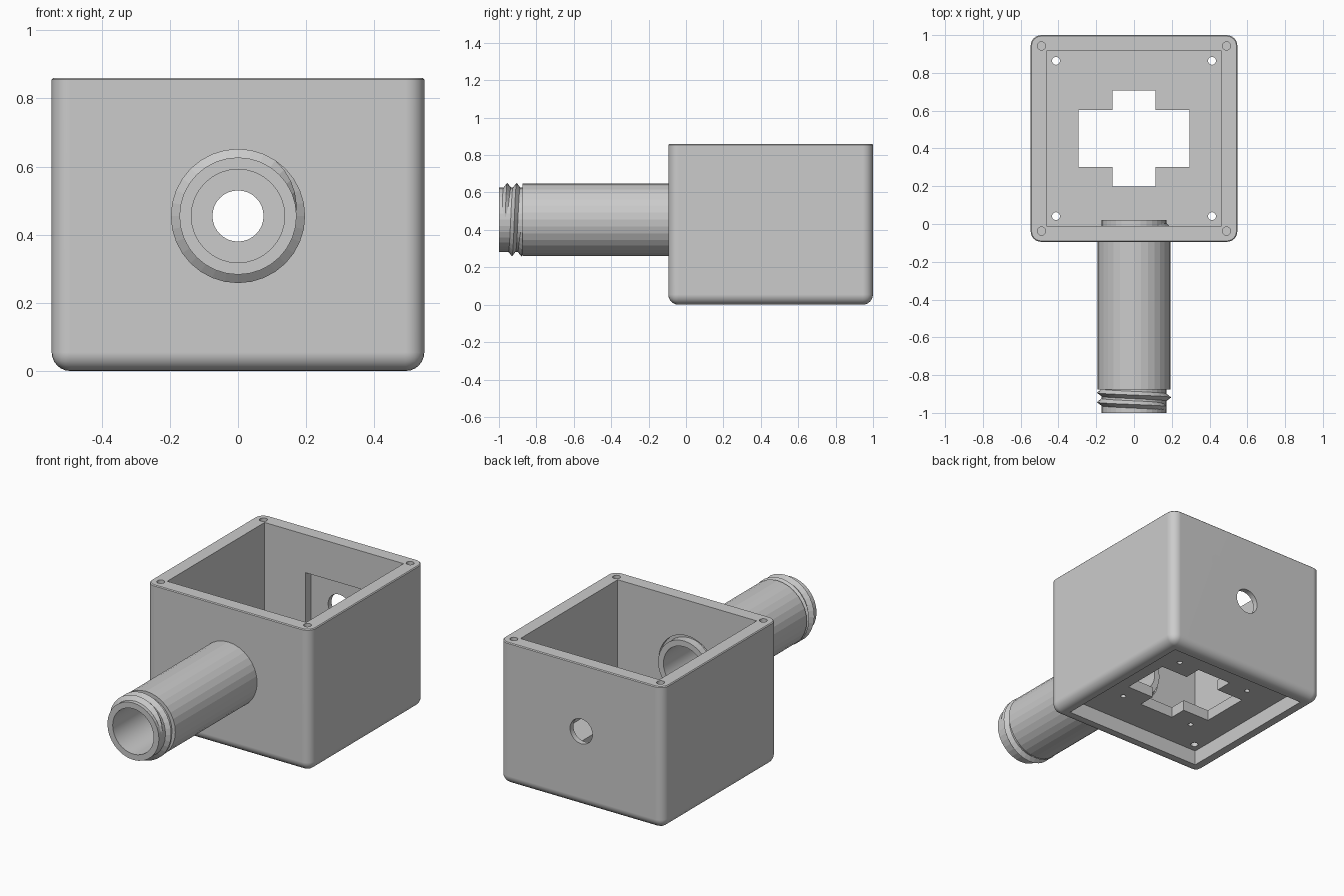
import bpy, bmesh, math
from mathutils import Matrix

if "Cube" in bpy.data.objects:
    bpy.data.objects.remove(bpy.data.objects["Cube"])

CY, H, ZC = 0.4525, 0.86, 0.455      # housing centre y, height, tube axis height

grey = bpy.data.materials.new("plain grey")
grey.diffuse_color = (0.6, 0.6, 0.6, 1)
grey.use_nodes = True
grey.node_tree.nodes["Principled BSDF"].inputs["Base Color"].default_value = grey.diffuse_color


def make(name, bm):
    bmesh.ops.recalc_face_normals(bm, faces=bm.faces)
    me = bpy.data.meshes.new(name)
    bm.to_mesh(me)
    bm.free()
    me.materials.append(grey)
    ob = bpy.data.objects.new(name, me)
    bpy.context.collection.objects.link(ob)
    return ob


def box_bm(x0, x1, y0, y1, z0, z1):
    bm = bmesh.new()
    m = Matrix.Translation(((x0 + x1) / 2, (y0 + y1) / 2, (z0 + z1) / 2))
    bmesh.ops.create_cube(bm, size=1, matrix=m @ Matrix.Diagonal((x1 - x0, y1 - y0, z1 - z0, 1)))
    return bm


def cyl_bm(r, x, y, z, depth, axis="Z", n=32):
    bm = bmesh.new()
    m = Matrix.Translation((x, y, z))
    if axis == "Y":
        m = m @ Matrix.Rotation(math.pi / 2, 4, "X")
    bmesh.ops.create_cone(bm, cap_ends=True, segments=n, radius1=r, radius2=r, depth=depth, matrix=m)
    return bm


def cut(ob, bm):
    cutter = make("cutter", bm)
    cutter.hide_render = True
    mod = ob.modifiers.new("cut", "BOOLEAN")
    mod.operation, mod.solver, mod.object = "DIFFERENCE", "EXACT", cutter
    bpy.context.view_layer.objects.active = ob
    bpy.ops.object.modifier_apply(modifier=mod.name)
    bpy.data.objects.remove(cutter)


# Housing shell: rounded upright corners and rounded bottom edge
bm = box_bm(-0.547, 0.547, CY - 0.547, CY + 0.547, 0, H)
edges = [e for e in bm.edges if min(v.co.z for v in e.verts) < 0.01]
bmesh.ops.bevel(bm, geom=edges, offset=0.055, segments=6, profile=0.5, affect="EDGES")
top = [e for e in bm.edges if all(v.co.z > H - 0.001 for v in e.verts)]
bmesh.ops.bevel(bm, geom=top, offset=0.005, segments=1, affect="EDGES")
housing = make("housing", bm)

# Main cavity and shallow underside pocket, leaving a floor plate between them
I = 0.464
cut(housing, box_bm(-I, I, CY - I, CY + I, 0.155, H + 0.1))
cut(housing, box_bm(-I, I, CY - I, CY + I, -0.1, 0.09))

# Cross-shaped opening in the floor
cut(housing, box_bm(-0.295, 0.295, CY - 0.15, CY + 0.15, 0.05, 0.2))
cut(housing, box_bm(-0.115, 0.115, CY - 0.255, CY + 0.255, 0.05, 0.2))

# Front tube hole, rear hole and square recess inside the rear wall
cut(housing, cyl_bm(0.19, 0, CY - 0.5, ZC, 0.2, "Y", 48))
cut(housing, cyl_bm(0.075, 0, CY + 0.5, ZC, 0.3, "Y"))
cut(housing, box_bm(-0.19, 0.19, CY + 0.4, CY + I + 0.05, ZC - 0.175, ZC + 0.175))

for sx in (-1, 1):
    for sy in (-1, 1):
        # lid screw holes, floor corner holes, blind holes under the floor
        cut(housing, cyl_bm(0.022, sx * 0.49, CY + sy * 0.49, H, 0.4, n=20))
        cut(housing, cyl_bm(0.021, sx * 0.413, CY + sy * 0.411, 0.12, 0.2, n=20))
        cut(housing, cyl_bm(0.015, sx * 0.25, CY + sy * 0.25, 0.09, 0.07, n=16))

bpy.ops.object.select_all(action="DESELECT")
housing.select_set(True)
bpy.context.view_layer.objects.active = housing
bpy.ops.object.shade_smooth_by_angle(angle=math.radians(30))
wn = housing.modifiers.new("weighted normals", "WEIGHTED_NORMAL")
wn.keep_sharp = True

# Tube: closed profile (radius, y) turned about the y axis
N = 32
profile = [(0.137, -1.0), (0.172, -1.0), (0.172, -0.875), (0.194, -0.875),
           (0.194, -0.03), (0.172, -0.03), (0.172, 0.02), (0.137, 0.02)]
bm = bmesh.new()
rings = []
for i in range(N):
    a = 2 * math.pi * i / N
    rings.append([bm.verts.new((r * math.cos(a), y, ZC + r * math.sin(a))) for r, y in profile])
for i in range(N):
    p, q = rings[i], rings[(i + 1) % N]
    for j in range(len(profile)):
        k = (j + 1) % len(profile)
        f = bm.faces.new((p[j], p[k], q[k], q[j]))
        f.smooth = k == 0          # only the bore is smooth
make("tube", bm)


# Screw thread: triangular section swept along a helix, tapering in and out
def thread(name, y0, turns, pitch, start):
    bm = bmesh.new()
    steps, prev = int(turns * N), None
    for i in range(steps + 1):
        a = start + 2 * math.pi * i / N
        y = y0 + pitch * i / N
        t = min(1, i / 5, (steps - i) / 5)
        sect = ((0.166, -0.024), (0.17 + 0.027 * t, 0), (0.166, 0.024))
        cur = [bm.verts.new((r * math.cos(a), y + d, ZC + r * math.sin(a))) for r, d in sect]
        if prev:
            for j in range(3):
                k = (j + 1) % 3
                bm.faces.new((prev[j], prev[k], cur[k], cur[j]))
        else:
            bm.faces.new(cur)
        prev = cur
    bm.faces.new(prev)
    return make(name, bm)


thread("outer_thread", -0.968, 2.0, 0.05, 0)
thread("inner_thread", -0.045, 0.9, 0.04, math.pi / 2)
